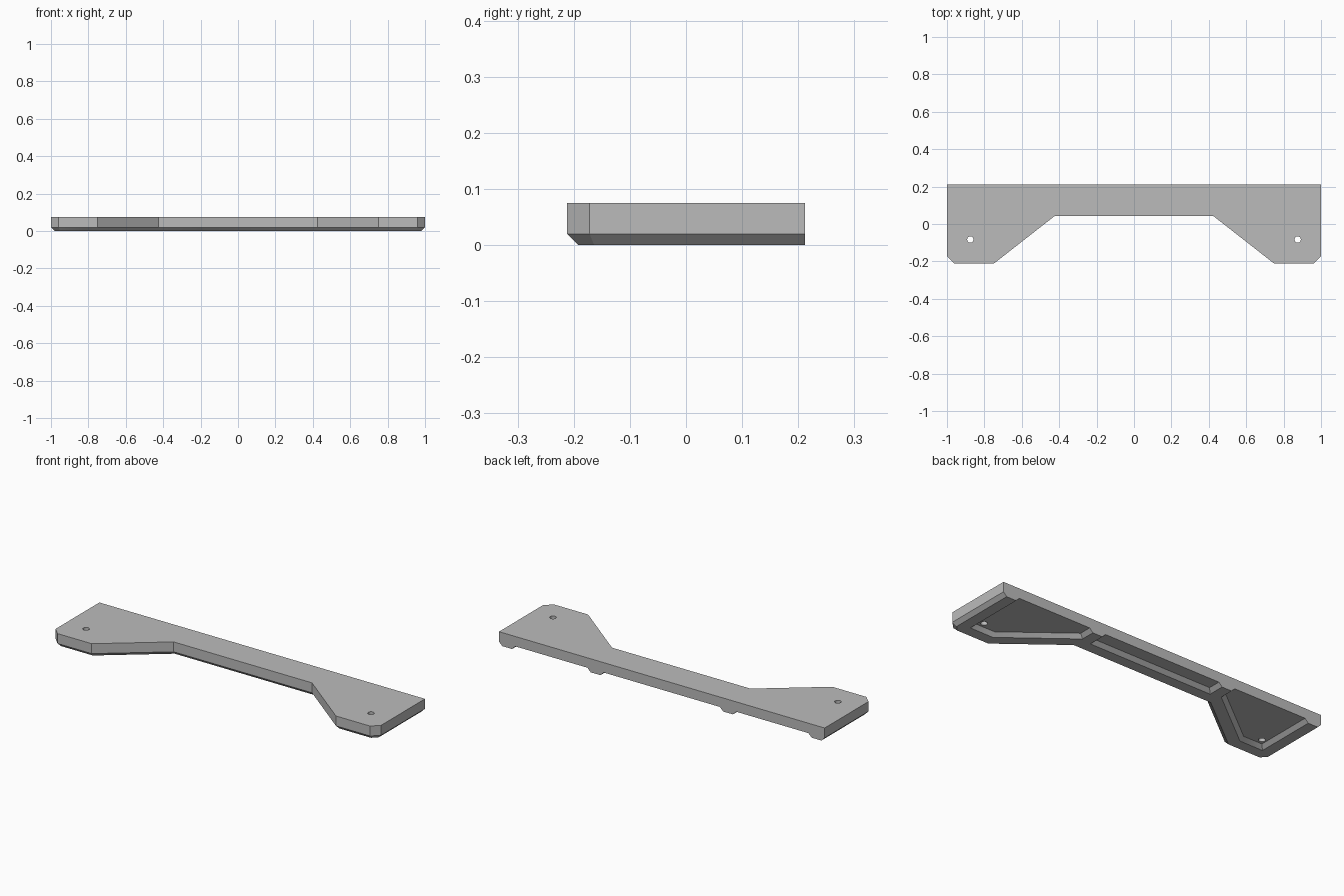
import bpy, bmesh
from mathutils import Vector
from mathutils.geometry import intersect_line_line_2d as _unused
from mathutils import Matrix

cube = bpy.data.objects.get("Cube")
if cube:
    bpy.data.objects.remove(cube, do_unlink=True)

TOP, RIB, BACK, FRONT = 0.075, 0.02, 0.212, -0.212
RIB_WIDTH = 0.10

grey = bpy.data.materials.new("plain_grey")
grey.use_nodes = True
grey.diffuse_color = (0.5, 0.5, 0.5, 1)
grey.node_tree.nodes["Principled BSDF"].inputs["Base Color"].default_value = (0.5, 0.5, 0.5, 1)


def inset(points, dist):
    """Move every edge of a counter-clockwise outline inwards, except the back edge (the first)."""
    lines = []
    for i, p in enumerate(points):
        a, b = Vector(p), Vector(points[(i + 1) % len(points)])
        d = (b - a).normalized()
        n = Vector((-d.y, d.x))
        lines.append((a + n * (dist if i else 0), d))
    result = []
    for i, (q, e) in enumerate(lines):
        p, d = lines[i - 1]
        t = (q - p).cross(e) / d.cross(e)
        result.append(tuple(p + d * t))
    return result


def loft(name, sections):
    """Closed solid through (outline, height) sections, bottom to top."""
    bm = bmesh.new()
    rings = [[bm.verts.new((x, y, z)) for x, y in pts] for pts, z in sections]
    for low, high in zip(rings, rings[1:]):
        for i in range(len(low)):
            j = (i + 1) % len(low)
            bm.faces.new((low[i], low[j], high[j], high[i]))
    bm.faces.new(rings[0][::-1])
    bm.faces.new(rings[-1])
    bmesh.ops.recalc_face_normals(bm, faces=bm.faces)
    return finish(name, bm)


def finish(name, bm):
    mesh = bpy.data.meshes.new(name)
    bm.to_mesh(mesh)
    bm.free()
    mesh.materials.append(grey)
    obj = bpy.data.objects.new(name, mesh)
    bpy.context.collection.objects.link(obj)
    return obj


def mirrored(points):
    """Mirror an outline in x, keeping the back edge first."""
    flipped = [(-x, y) for x, y in points]
    return [flipped[1], flipped[0]] + flipped[:1:-1]


# Bracket plate with a chamfered lower edge, square at the back
half = [(-1, BACK), (-1, FRONT + 0.04), (-0.96, FRONT), (-0.75, FRONT), (-0.425, 0.042)]
outline = [(1, BACK)] + half + [(-x, y) for x, y in half[:0:-1]]
plate = loft("bracket_plate", [(inset(outline, RIB), 0), (outline, RIB), (outline, TOP)])


# Underside pockets with sloping walls, open at the back
def pocket(name, floor):
    return loft(name, [(inset(floor, -2 * RIB), -RIB), (floor, RIB)])


end_floor = [(0.9, 0.3), (0.457, 0.3), (0.457, 0.144),
             (0.785, FRONT + RIB_WIDTH), (0.9, FRONT + RIB_WIDTH)]
mid_floor = [(0.357, 0.3), (-0.357, 0.3), (-0.357, 0.142), (0.357, 0.142)]
cutters = [pocket("left_pocket", end_floor),
           pocket("right_pocket", mirrored(end_floor)),
           pocket("middle_pocket", mid_floor)]

# Screw holes
for side, x in (("left", 0.875), ("right", -0.875)):
    bm = bmesh.new()
    bmesh.ops.create_cone(bm, cap_ends=True, segments=24, radius1=0.017, radius2=0.017,
                          depth=0.4, matrix=Matrix.Translation((x, -0.083, 0)))
    cutters.append(finish(side + "_screw_hole", bm))

# Cut everything out of the plate
bpy.context.view_layer.objects.active = plate
for cutter in cutters:
    cutter.hide_render = True
    mod = plate.modifiers.new(cutter.name, "BOOLEAN")
    mod.operation = "DIFFERENCE"
    mod.solver = "EXACT"
    mod.object = cutter
    bpy.ops.object.modifier_apply(modifier=mod.name)
    bpy.data.objects.remove(cutter, do_unlink=True)

# Round hole walls, flat faces everywhere else
plate.select_set(True)
bpy.ops.object.shade_smooth_by_angle(angle=0.5)
